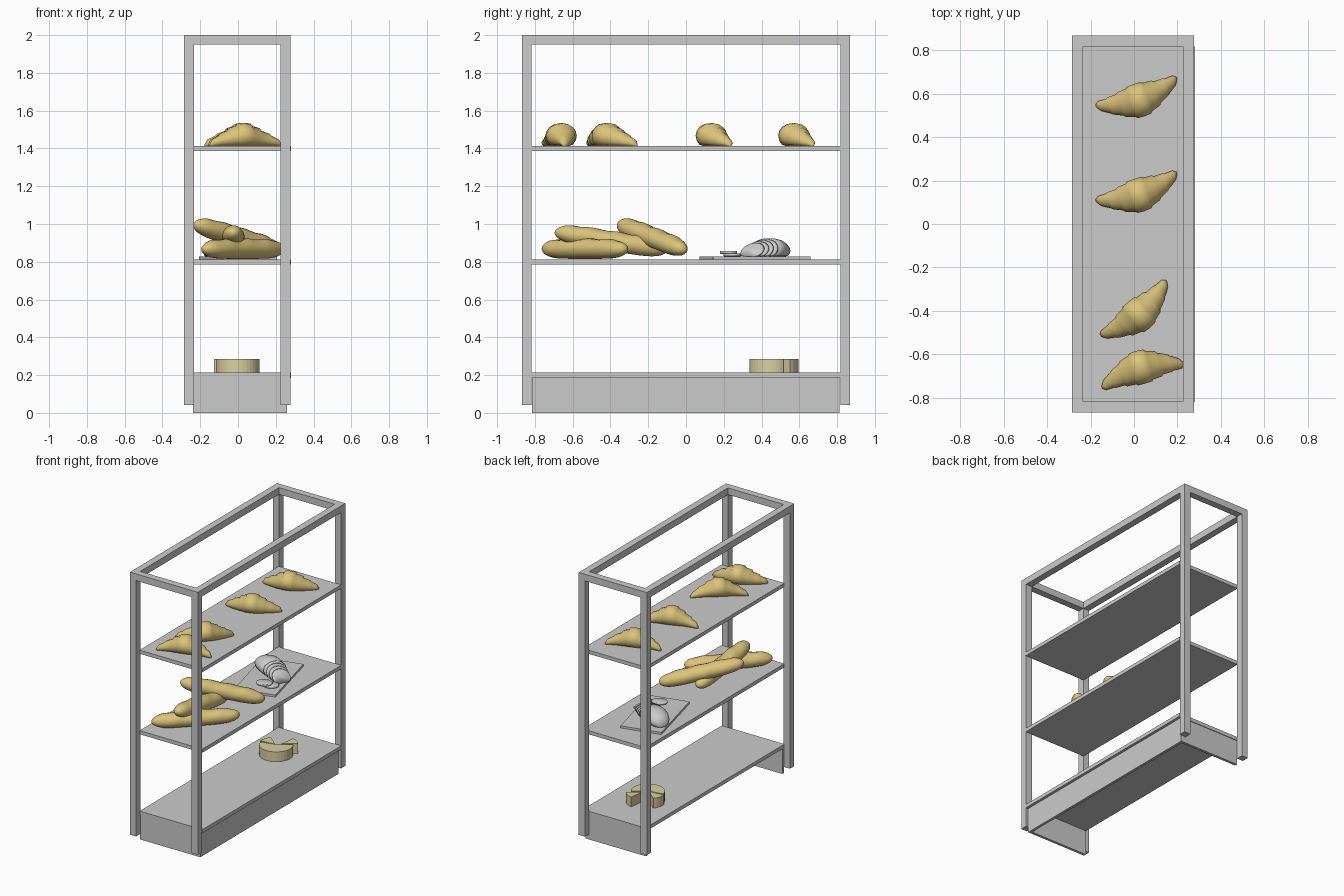
import bpy, bmesh, math
from mathutils import Vector, Matrix

cube = bpy.data.objects.get("Cube")
if cube:
    bpy.data.objects.remove(cube, do_unlink=True)


def material(name, rgb):
    m = bpy.data.materials.new(name)
    m.use_nodes = True
    m.diffuse_color = (*rgb, 1)
    bsdf = m.node_tree.nodes["Principled BSDF"]
    bsdf.inputs["Base Color"].default_value = (*rgb, 1)
    bsdf.inputs["Roughness"].default_value = 0.8
    return m


GREY = material("painted grey", (0.6, 0.6, 0.6))
CRUST = material("golden crust", (0.72, 0.55, 0.2))
CHEESE = material("pale cheese", (0.69, 0.63, 0.36))


def finish(name, bm, mat, smooth=False):
    bmesh.ops.recalc_face_normals(bm, faces=bm.faces)
    for f in bm.faces:
        f.smooth = smooth
    mesh = bpy.data.meshes.new(name)
    bm.to_mesh(mesh)
    bm.free()
    mesh.materials.append(mat)
    ob = bpy.data.objects.new(name, mesh)
    bpy.context.collection.objects.link(ob)
    return ob


def box(name, x0, x1, y0, y1, z0, z1, mat=GREY):
    bm = bmesh.new()
    size = Matrix.Diagonal((x1 - x0, y1 - y0, z1 - z0, 1))
    mid = Matrix.Translation(((x0 + x1) / 2, (y0 + y1) / 2, (z0 + z1) / 2))
    bmesh.ops.create_cube(bm, size=1, matrix=mid @ size)
    return finish(name, bm, mat)


def loft(name, rings, mat):
    """Skin a list of closed rings and cap both ends."""
    bm = bmesh.new()
    loops = [[bm.verts.new(p) for p in ring] for ring in rings]
    n = len(loops[0])
    for a, b in zip(loops, loops[1:]):
        for i in range(n):
            j = (i + 1) % n
            bm.faces.new((a[i], a[j], b[j], b[i]))
    bm.faces.new(loops[0])
    bm.faces.new(loops[-1])
    return finish(name, bm, mat, True)


def angles(n):
    return [2 * math.pi * i / n for i in range(n)]


# Frame: four posts and a top ring of rails
X0, X1, Y0, Y1 = -0.285, 0.277, -0.868, 0.868
T = 0.051
for side, x in (("right", X0), ("left", X1 - T)):
    for end, y in (("front", Y0), ("back", Y1 - T)):
        box(f"{end}_{side}_post", x, x + T, y, y + T, 0.043, 1.95)
    box(f"{side}_top_rail", x, x + T, Y0, Y1, 1.95, 2)
for end, y in (("front", Y0), ("back", Y1 - T)):
    box(f"{end}_top_rail", X0 + T, X1 - T, y, y + T, 1.95, 2)

# Shelves and the open-backed base
SHELF_TOPS = {"bottom": 0.213, "middle": 0.813, "top": 1.413}
for level, z in SHELF_TOPS.items():
    box(f"{level}_shelf", -0.238, 0.28, -0.82, 0.817, z - 0.027, z)
box("base_side_panel", 0.24, 0.26, -0.815, 0.812, 0, 0.186)
box("base_front_panel", -0.238, 0.24, -0.815, -0.795, 0, 0.186)
box("base_back_panel", -0.238, 0.24, 0.792, 0.812, 0, 0.186)

# Croissants: stepped rolls, bent a little, flat underneath
HALF = [(0, 1), (.17, .98), (.21, .88), (.42, .78), (.47, .66),
        (.68, .54), (.73, .45), (.92, .3), (1, .08)]
STEPS = [(-t, s) for t, s in reversed(HALF[1:])] + HALF


def croissant(name, x, y, turn):
    rings = []
    for t, s in STEPS:
        w, h = 0.078 * s, 0.122 * s
        rings.append([(0.197 * t, 0.04 * t * t - 0.018 + w * math.cos(a),
                       max(0, h * (0.45 + 0.55 * math.sin(a))))
                      for a in angles(16)])
    ob = loft(name, rings, CRUST)
    ob.location = (x, y, SHELF_TOPS["top"])
    ob.rotation_euler.z = math.radians(turn)


for i, place in enumerate([(0.018, 0.587, 19), (0.018, 0.15, 19),
                           (0.012, -0.405, 40), (0.035, -0.677, 196)]):
    croissant(f"croissant_{i + 1}", *place)


# Baguettes: round-ended loaves with slanted score bumps on top
def baguette(name, start, end, w=0.06, h=0.053):
    start, end = Vector(start), Vector(end)
    axis = (end - start).normalized()
    side = axis.cross(Vector((0, 0, 1))).normalized()
    up = side.cross(axis)
    rings = []
    n = 36
    for k in range(n + 1):
        t = -math.cos(math.pi * k / n)
        s = max(0.05, (1 - abs(t) ** 5) ** 0.5)
        ring = []
        for a in angles(18):
            bump = 1 + 0.05 * max(0, math.sin(a)) * math.sin(14 * t + 1.5 * math.cos(a))
            ring.append(start.lerp(end, (t + 1) / 2) + s * bump *
                        (side * w * math.cos(a) + up * h * math.sin(a)))
        rings.append(ring)
    loft(name, rings, CRUST)


baguette("baguette_front", (-0.185, -0.755, 0.868), (0.235, -0.315, 0.868))
baguette("baguette_leaning", (-0.025, -0.695, 0.958), (-0.025, -0.1, 0.862))
baguette("baguette_crossed", (-0.23, -0.352, 1.0), (0.225, -0.005, 0.86))

# Cutting board
BOARD_TURN = math.radians(14)
board = box("cutting_board", -0.148, 0.148, -0.265, 0.265, 0, 0.016)
board.location = (0, 0.365, SHELF_TOPS["middle"])
board.rotation_euler.z = BOARD_TURN
BOARD_TOP = SHELF_TOPS["middle"] + 0.016


# Sliced loaf: domed body, leaning slices and two slices lying flat
def dome_ring(x, s, lean=0):
    ring = []
    for a in angles(18):
        z = max(0, 0.096 * s * (0.4 + 0.6 * math.sin(a)))
        ring.append((x + lean * z, 0.088 * s * math.cos(a), z))
    return ring


def place(ob, x, y, z, turn):
    ob.location = (x, y, z)
    ob.rotation_euler.z = math.radians(turn)


body = [(-0.13, .15), (-0.12, .5), (-0.09, .78), (-0.04, .96), (0.0, 1), (0.06, .98)]
place(loft("loaf", [dome_ring(x, s) for x, s in body], GREY),
      -0.055, 0.45, BOARD_TOP, -28)
for i in range(4):
    s = 0.95 - 0.07 * i
    rings = [dome_ring(x, k * s, -0.35 - 0.2 * i)
             for x, k in ((0, .93), (0.003, 1), (0.017, 1), (0.02, .93))]
    place(loft(f"leaning_slice_{i + 1}", rings, GREY),
          0.02 + 0.035 * i, 0.41 - 0.022 * i, BOARD_TOP, -28)
for i, (x, y, z) in enumerate([(0.1, 0.245, 0), (0.06, 0.225, 0.013)]):
    rings = [[(0.055 * k * math.cos(a), 0.045 * k * math.sin(a), h)
              for a in angles(16)]
             for h, k in ((0, .93), (0.003, 1), (0.013, 1), (0.016, .93))]
    place(loft(f"flat_slice_{i + 1}", rings, GREY), x, y, BOARD_TOP + z, 20)


# Cheese wheel with two wedges pulled out
def wedge(name, a0, a1, slide=0):
    bm = bmesh.new()
    mid = math.radians((a0 + a1) / 2)
    cx, cy = slide * math.cos(mid), 0.45 + slide * math.sin(mid)
    n = max(4, round((a1 - a0) / 10))
    arc = [math.radians(a0 + (a1 - a0) * i / n) for i in range(n + 1)]
    points = [(cx, cy)] + [(cx + 0.115 * math.cos(a), cy + 0.115 * math.sin(a)) for a in arc]
    z = SHELF_TOPS["bottom"]
    base = bm.faces.new([bm.verts.new((x, y, z)) for x, y in points])
    top = bmesh.ops.extrude_face_region(bm, geom=[base])["geom"]
    bmesh.ops.translate(bm, vec=(0, 0, 0.073),
                        verts=[v for v in top if isinstance(v, bmesh.types.BMVert)])
    bm.faces.ensure_lookup_table()
    if not base.is_valid or len(bm.faces) < len(points) + 2:
        bm.faces.new([v for v in bm.verts if v.co.z < z + 0.01])
    finish(name, bm, CHEESE)


wedge("cheese_wheel", 190, 395)
wedge("cheese_wedge_back", 37, 82, 0.037)
wedge("cheese_wedge_side", 140, 186, 0.012)
